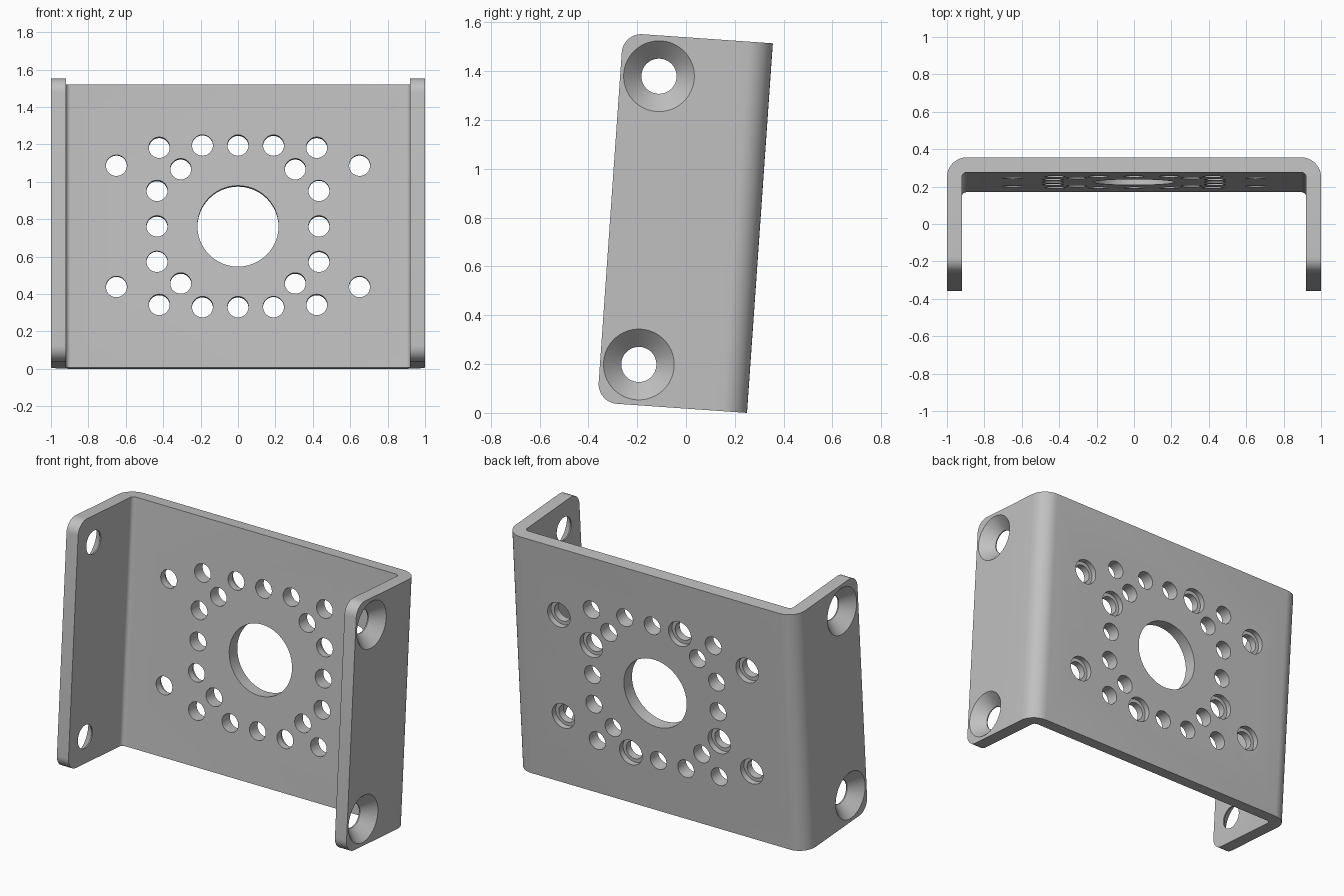
import bpy, bmesh, math
from mathutils import Matrix, Vector

if "Cube" in bpy.data.objects:
    bpy.data.objects.remove(bpy.data.objects["Cube"])

HEIGHT, DEPTH, THICK = 1.518, 0.615, 0.08
OUTER_R, INNER_R, CORNER_R = 0.105, 0.025, 0.08
TILT = math.radians(4)
MID = HEIGHT / 2

grey = bpy.data.materials.new("bracket grey")
grey.use_nodes = True
colour = (0.53, 0.53, 0.53, 1)
grey.diffuse_color = colour
grey.node_tree.nodes["Principled BSDF"].inputs["Base Color"].default_value = colour


def arc(cx, cy, r, steps=10):
    """Quarter arc from the +x direction to the +y direction."""
    return [(cx + r * math.cos(a), cy + r * math.sin(a))
            for a in (math.pi / 2 * i / steps for i in range(steps + 1))]


def mesh_object(name, bm):
    bmesh.ops.recalc_face_normals(bm, faces=bm.faces)
    mesh = bpy.data.meshes.new(name)
    bm.to_mesh(mesh)
    bm.free()
    obj = bpy.data.objects.new(name, mesh)
    bpy.context.collection.objects.link(obj)
    return obj


def add_cutter(bm, origin, inward, rings):
    """Round tool made of (radius, depth) rings along the inward axis."""
    place = Matrix.Translation(origin) @ Vector(inward).to_track_quat('Z', 'Y').to_matrix().to_4x4()
    count = 48
    loops = [[bm.verts.new(place @ Vector((r * math.cos(2 * math.pi * i / count),
                                           r * math.sin(2 * math.pi * i / count), d)))
              for i in range(count)] for r, d in rings]
    for a, b in zip(loops, loops[1:]):
        for i in range(count):
            j = (i + 1) % count
            bm.faces.new((a[i], a[j], b[j], b[i]))
    bm.faces.new(loops[0])
    bm.faces.new(loops[-1])


# Bent sheet: half of the U outline, mirrored, then extruded upward
outer = [(1, -DEPTH)] + arc(1 - OUTER_R, -OUTER_R, OUTER_R)
inner = [(1 - THICK, -DEPTH)] + arc(1 - THICK - INNER_R, -THICK - INNER_R, INNER_R, 6)


def both_sides(half):
    return half + [(-x, y) for x, y in reversed(half)]


outline = both_sides(outer) + both_sides(inner)[::-1]
bm = bmesh.new()
base = bm.faces.new([bm.verts.new((x, y, 0)) for x, y in outline])
grown = bmesh.ops.extrude_face_region(bm, geom=[base])["geom"]
bmesh.ops.translate(bm, vec=(0, 0, HEIGHT),
                    verts=[v for v in grown if isinstance(v, bmesh.types.BMVert)])

# Rounded free corners of the two flanges
tips = [e for e in bm.edges if all(abs(v.co.y + DEPTH) < 1e-4 for v in e.verts)
        and abs(e.verts[0].co.z - e.verts[1].co.z) < 1e-4]
bmesh.ops.bevel(bm, geom=tips, offset=CORNER_R, segments=10, profile=0.5, affect='EDGES')
bracket = mesh_object("bracket", bm)
bracket.data.materials.append(grey)

# Hole pattern on the back plate
R, B, OVER = 0.056, 0.078, 0.03
plain = [(R, -OVER), (R, THICK + OVER)]
stepped = [(B, -OVER), (B, 0.035), (R, 0.035), (R, THICK + OVER)]
cut = bmesh.new()


def plate_hole(x, z, rings):
    add_cutter(cut, (x, 0, MID + z), (0, -1, 0), rings)


plate_hole(0, 0, [(0.217, -OVER), (0.217, THICK + OVER)])
for sx in (1, -1):
    for sz in (1, -1):
        plate_hole(0.65 * sx, 0.325 * sz, stepped)
        plate_hole(0.306 * sx, 0.306 * sz, plain)
        plate_hole(0.421 * sx, 0.421 * sz, plain)
for turn in range(4):
    c, s = round(math.cos(turn * math.pi / 2)), round(math.sin(turn * math.pi / 2))
    for off, rings in ((0.19, stepped), (0, plain), (-0.19, plain)):
        plate_hole(0.433 * c - off * s, 0.433 * s + off * c, rings)

# Countersunk holes in the flanges
SINK, BORE, LIP = 0.145, 0.072, 0.073
for side in (1, -1):
    for z in (MID - 0.592, MID + 0.592):
        add_cutter(cut, (side, -0.456, z), (-side, 0, 0),
                   [(SINK, -OVER), (SINK, 0), (BORE, LIP), (BORE, THICK + OVER)])
cutter = mesh_object("hole_cutter", cut)
cutter.hide_render = True

mod = bracket.modifiers.new("holes", 'BOOLEAN')
mod.operation = 'DIFFERENCE'
mod.solver = 'EXACT'
mod.object = cutter
bpy.context.view_layer.update()
bracket.data = bpy.data.meshes.new_from_object(
    bracket.evaluated_get(bpy.context.evaluated_depsgraph_get()))
bracket.modifiers.clear()
bpy.data.objects.remove(cutter)
bracket.data.materials.clear()
bracket.data.materials.append(grey)
for poly in bracket.data.polygons:
    poly.material_index = 0

# Lean the bracket back on its lower rear edge
bracket.location = (0, 0.25, 0)
bracket.rotation_euler = (-TILT, 0, 0)

bpy.ops.object.select_all(action='DESELECT')
bracket.select_set(True)
bpy.context.view_layer.objects.active = bracket
bpy.ops.object.shade_smooth_by_angle(angle=math.radians(30))
